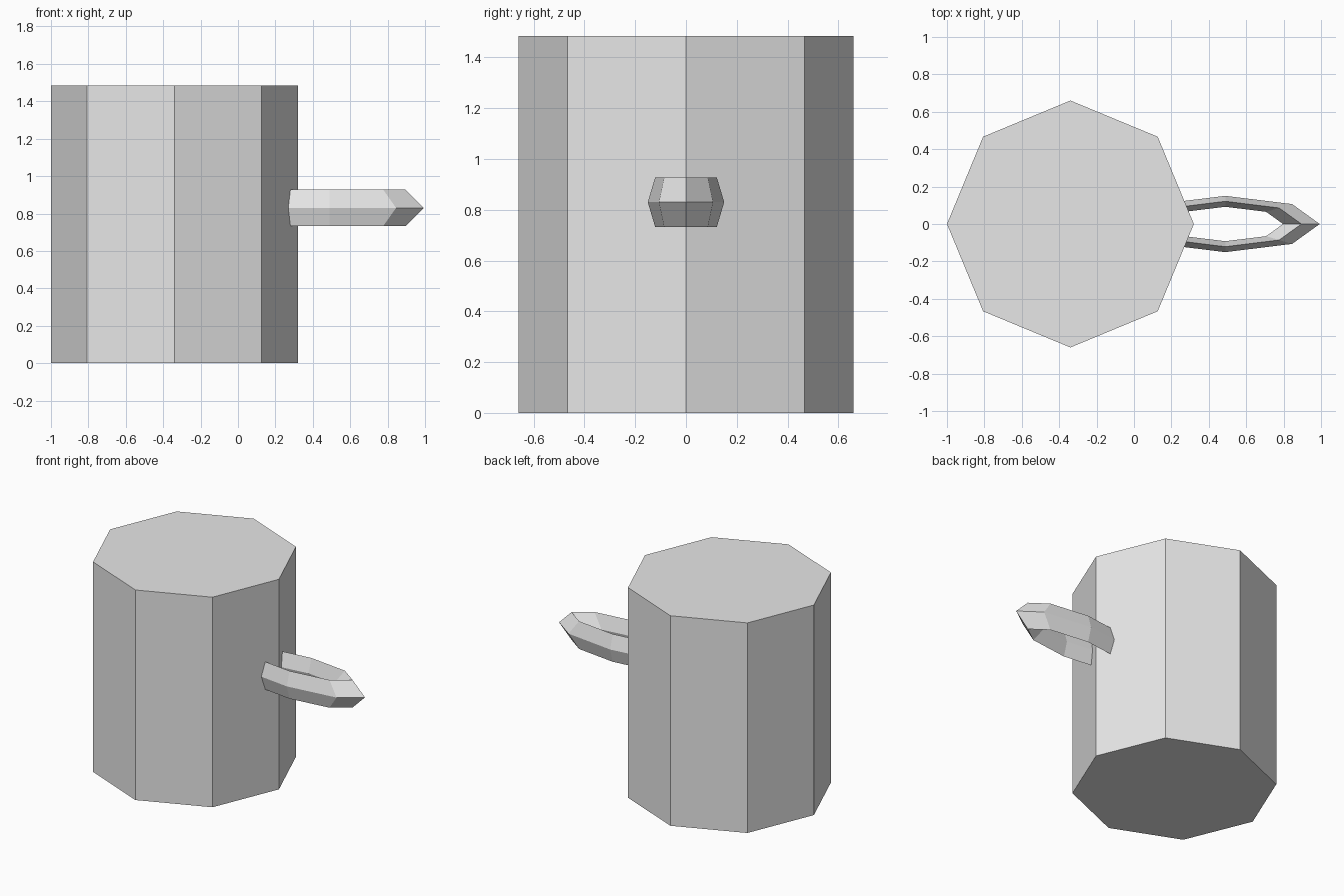
import bpy
import math

if "Cube" in bpy.data.objects:
    bpy.data.objects.remove(bpy.data.objects["Cube"])

grey = bpy.data.materials.new("light grey")
grey.diffuse_color = (0.8, 0.8, 0.8, 1.0)
grey.use_nodes = True
grey.node_tree.nodes["Principled BSDF"].inputs["Base Color"].default_value = grey.diffuse_color


def finish(name):
    obj = bpy.context.object
    obj.name = name
    obj.data.materials.append(grey)
    bpy.ops.object.shade_flat()
    return obj


# Mug body: closed eight-sided cylinder with a corner on the handle side
height = 1.485
bpy.ops.mesh.primitive_cylinder_add(vertices=8, radius=0.66, depth=height,
                                    location=(-0.34, 0, height / 2))
finish("mug_body")

# Handle: low-poly ring squeezed sideways, its inner end sunk into the body
bpy.ops.mesh.primitive_torus_add(major_segments=8, minor_segments=4,
                                 major_radius=0.407, minor_radius=0.098,
                                 location=(0.488, 0, 0.83))
handle = finish("handle")
handle.scale = (1, 0.298, 1)
bpy.ops.object.transform_apply(location=False, rotation=False, scale=True)
